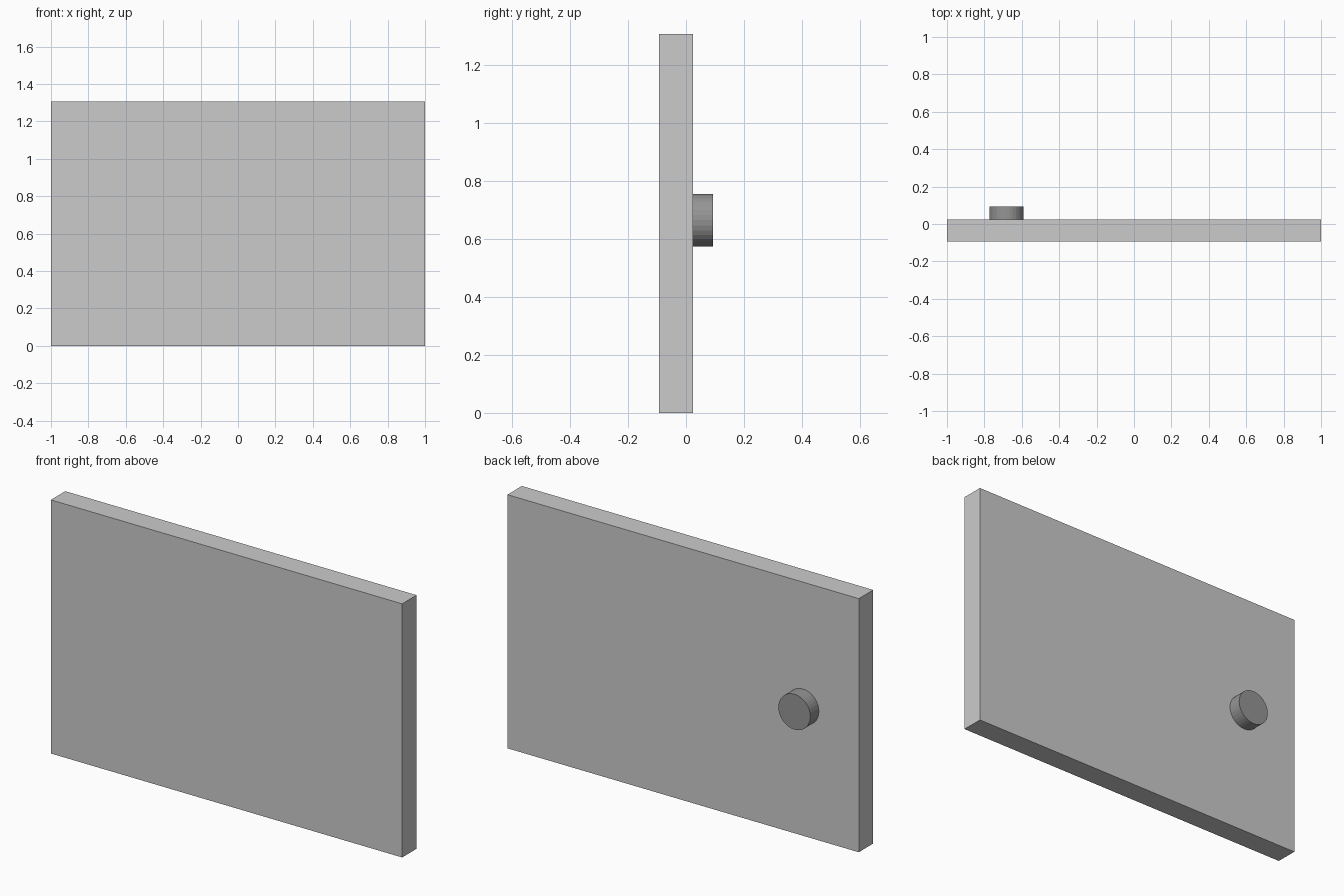
import bpy
import math

if "Cube" in bpy.data.objects:
    bpy.data.objects.remove(bpy.data.objects["Cube"])

# Flat rectangular panel
bpy.ops.mesh.primitive_cube_add(size=1, location=(0, -0.035, 0.6525))
panel = bpy.context.object
panel.name = "door_panel"
panel.scale = (2.0, 0.117, 1.305)
bpy.ops.object.transform_apply(location=False, rotation=False, scale=True)

# Round knob on the back face
bpy.ops.mesh.primitive_cylinder_add(
    vertices=32, radius=0.091, depth=0.0695,
    location=(-0.682, 0.0583, 0.664), rotation=(math.pi / 2, 0, 0))
knob = bpy.context.object
knob.name = "round_knob"

dark = bpy.data.materials.new("dark_grey")
dark.diffuse_color = (0.3, 0.3, 0.3, 1)
dark.use_nodes = True
dark.node_tree.nodes["Principled BSDF"].inputs["Base Color"].default_value = dark.diffuse_color
knob.data.materials.append(dark)
